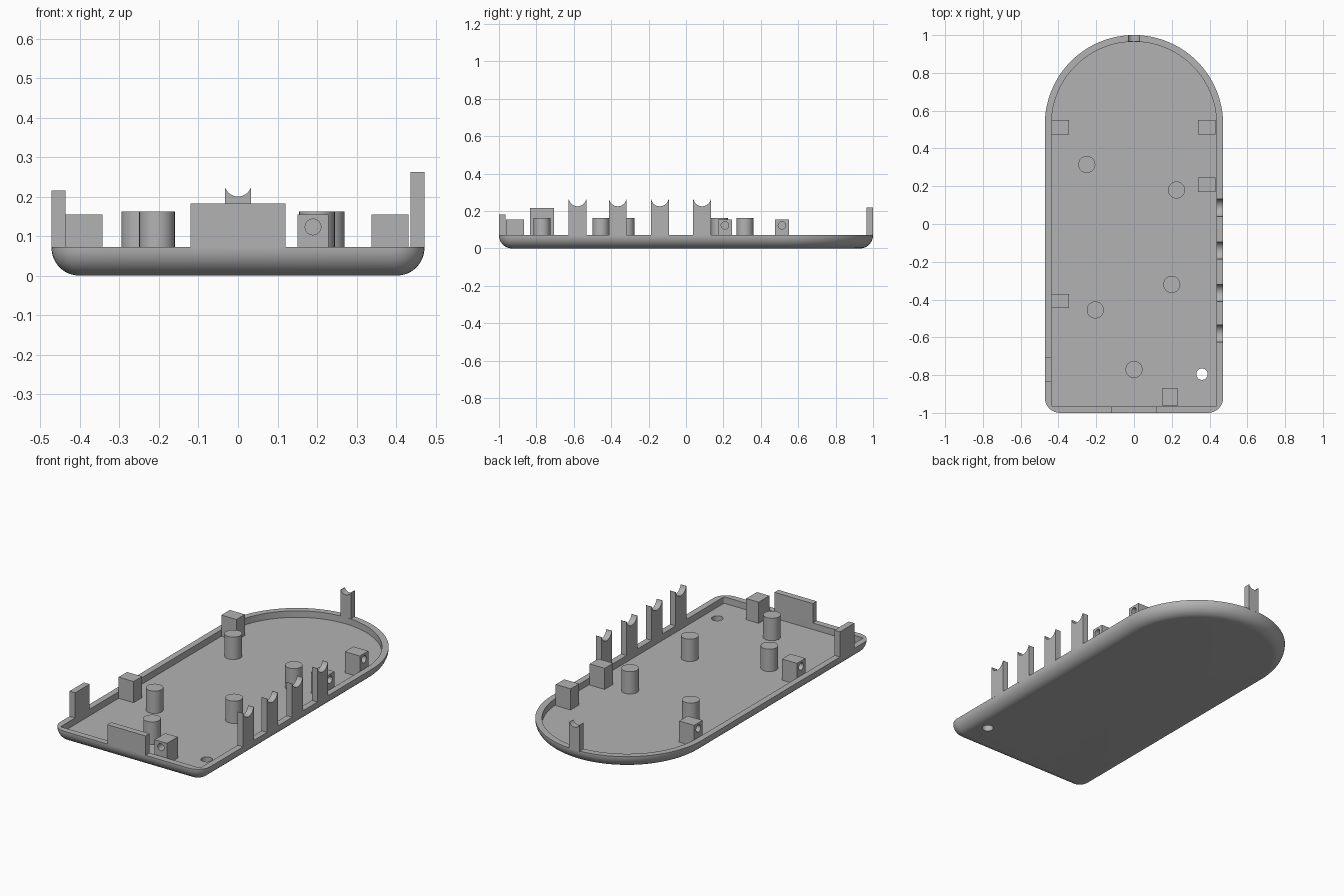
import bpy, bmesh, math
from mathutils import Matrix, Vector

if "Cube" in bpy.data.objects:
    bpy.data.objects.remove(bpy.data.objects["Cube"], do_unlink=True)

HALF_W, WALL, RIM, FLOOR, FILLET, CORNER = 0.472, 0.035, 0.072, 0.035, 0.07, 0.08

grey = bpy.data.materials.new("plain_grey")
grey.use_nodes = True
COLOUR = (0.45, 0.45, 0.45, 1)
grey.diffuse_color = COLOUR
grey.node_tree.nodes["Principled BSDF"].inputs["Base Color"].default_value = COLOUR


def finish(name, bm):
    bmesh.ops.recalc_face_normals(bm, faces=bm.faces)
    mesh = bpy.data.meshes.new(name)
    bm.to_mesh(mesh)
    bm.free()
    mesh.materials.append(grey)
    obj = bpy.data.objects.new(name, mesh)
    bpy.context.collection.objects.link(obj)
    return obj


def select(obj):
    bpy.ops.object.select_all(action="DESELECT")
    obj.select_set(True)
    bpy.context.view_layer.objects.active = obj


def smooth(obj):
    select(obj)
    bpy.ops.object.shade_smooth_by_angle(angle=math.radians(30))


def box(name, x0, x1, y0, y1, z0, z1):
    bm = bmesh.new()
    bmesh.ops.create_cube(bm, size=1)
    bmesh.ops.scale(bm, vec=(x1 - x0, y1 - y0, z1 - z0), verts=bm.verts)
    bmesh.ops.translate(bm, vec=((x0 + x1) / 2, (y0 + y1) / 2, (z0 + z1) / 2), verts=bm.verts)
    return finish(name, bm)


def cylinder(name, centre, radius, depth, axis=(0, 0, 1)):
    bm = bmesh.new()
    turn = Vector((0, 0, 1)).rotation_difference(Vector(axis)).to_matrix().to_4x4()
    bmesh.ops.create_cone(bm, cap_ends=True, segments=32, radius1=radius, radius2=radius,
                          depth=depth, matrix=Matrix.Translation(centre) @ turn)
    return finish(name, bm)


def cut(obj, cutter):
    cutter.hide_render = True
    mod = obj.modifiers.new("hole", "BOOLEAN")
    mod.operation, mod.solver, mod.object = "DIFFERENCE", "EXACT", cutter
    select(obj)
    bpy.ops.object.modifier_apply(modifier=mod.name)
    bpy.data.objects.remove(cutter, do_unlink=True)


def outline(inset, corner):
    """Round-ended plan shape: half circle at the back, small corners at the front."""
    w, mid = HALF_W - inset, 1 - HALF_W
    pts = [(w * math.cos(math.pi * i / 64), mid + w * math.sin(math.pi * i / 64)) for i in range(65)]
    for sx, start in ((-1, math.pi), (1, 1.5 * math.pi)):
        for i in range(9):
            a = start + i * math.pi / 16
            pts.append((sx * (w - corner) + corner * math.cos(a),
                        -1 + inset + corner + corner * math.sin(a)))
    return pts


# Tray: filleted underside, rim, inner wall and floor
levels = []
for i in range(13):
    a = i * math.pi / 24
    inset = FILLET * (1 - math.sin(a))
    levels.append((inset, CORNER - inset, FILLET * (1 - math.cos(a))))
levels += [(0, CORNER, RIM), (WALL, 0.006, RIM), (WALL, 0.006, FLOOR)]
bm = bmesh.new()
rings = [[bm.verts.new((x, y, z)) for x, y in outline(d, c)] for d, c, z in levels]
for low, high in zip(rings, rings[1:]):
    for i in range(len(low)):
        j = (i + 1) % len(low)
        bm.faces.new((low[i], low[j], high[j], high[i]))
bm.faces.new(rings[0])
bm.faces.new(rings[-1])
tray = finish("tray", bm)
cut(tray, cylinder("hole_cutter", (0.36, -0.795, 0), 0.03, 0.3))
smooth(tray)

# Round support posts
for n, (x, y) in enumerate([(-0.25, 0.315), (0.225, 0.18), (0.2, -0.32), (-0.205, -0.455), (0, -0.77)]):
    z0 = FLOOR - 0.005
    smooth(cylinder(f"support_post_{n + 1}", (x, y, (z0 + 0.162) / 2), 0.045, 0.162 - z0))

# Screw blocks with a blind hole facing outwards
blocks = [(-0.39, 0.513, -1, 0), (0.385, 0.513, 1, 0), (0.385, 0.208, 1, 0),
          (-0.39, -0.408, -1, 0), (0.19, -0.915, 0, -1)]
for n, (x, y, dx, dy) in enumerate(blocks):
    hx, hy = (0.047, 0.038) if dx else (0.039, 0.048)
    block = box(f"screw_block_{n + 1}", x - hx, x + hx, y - hy, y + hy, FLOOR - 0.005, 0.155)
    cut(block, cylinder("screw_cutter", (x + dx * hx, y + dy * hy, 0.123), 0.02, 0.12, (dx, dy, 0)))
    smooth(block)


def notched_tab(name, centre, along, across, half, top, radius, drop):
    """Upright tab standing on the rim, with a round cradle cut in its top."""
    cz = top - drop + radius
    reach = math.acos((cz - top) / radius)
    profile = [(-half, RIM - 0.004), (half, RIM - 0.004), (half, top)]
    for i in range(17):
        a = reach * (1 - i / 8)
        profile.append((radius * math.sin(a), cz - radius * math.cos(a)))
    profile.append((-half, top))
    bm = bmesh.new()
    base = Vector(centre) - Vector(across) * WALL / 2
    face = bm.faces.new([bm.verts.new(base + Vector(along) * u + Vector((0, 0, z))) for u, z in profile])
    new = bmesh.ops.extrude_face_region(bm, geom=[face])["geom"]
    bmesh.ops.translate(bm, vec=Vector(across) * WALL,
                        verts=[v for v in new if isinstance(v, bmesh.types.BMVert)])
    smooth(finish(name, bm))


# Cradle tabs along the left wall and at the back
for n, y in enumerate((0.086, -0.14, -0.365, -0.58)):
    notched_tab(f"side_cradle_{n + 1}", (HALF_W - WALL / 2, y, 0), (0, 1, 0), (1, 0, 0), 0.048, 0.262, 0.047, 0.037)
notched_tab("back_cradle", (0, 1 - WALL / 2, 0), (1, 0, 0), (0, 1, 0), 0.033, 0.22, 0.034, 0.02)

# Plain wall tabs
box("right_tab", -HALF_W, -HALF_W + WALL, -0.835, -0.707, RIM - 0.004, 0.215)
box("front_tab", -0.12, 0.12, -1, -1 + WALL, RIM - 0.004, 0.182)
